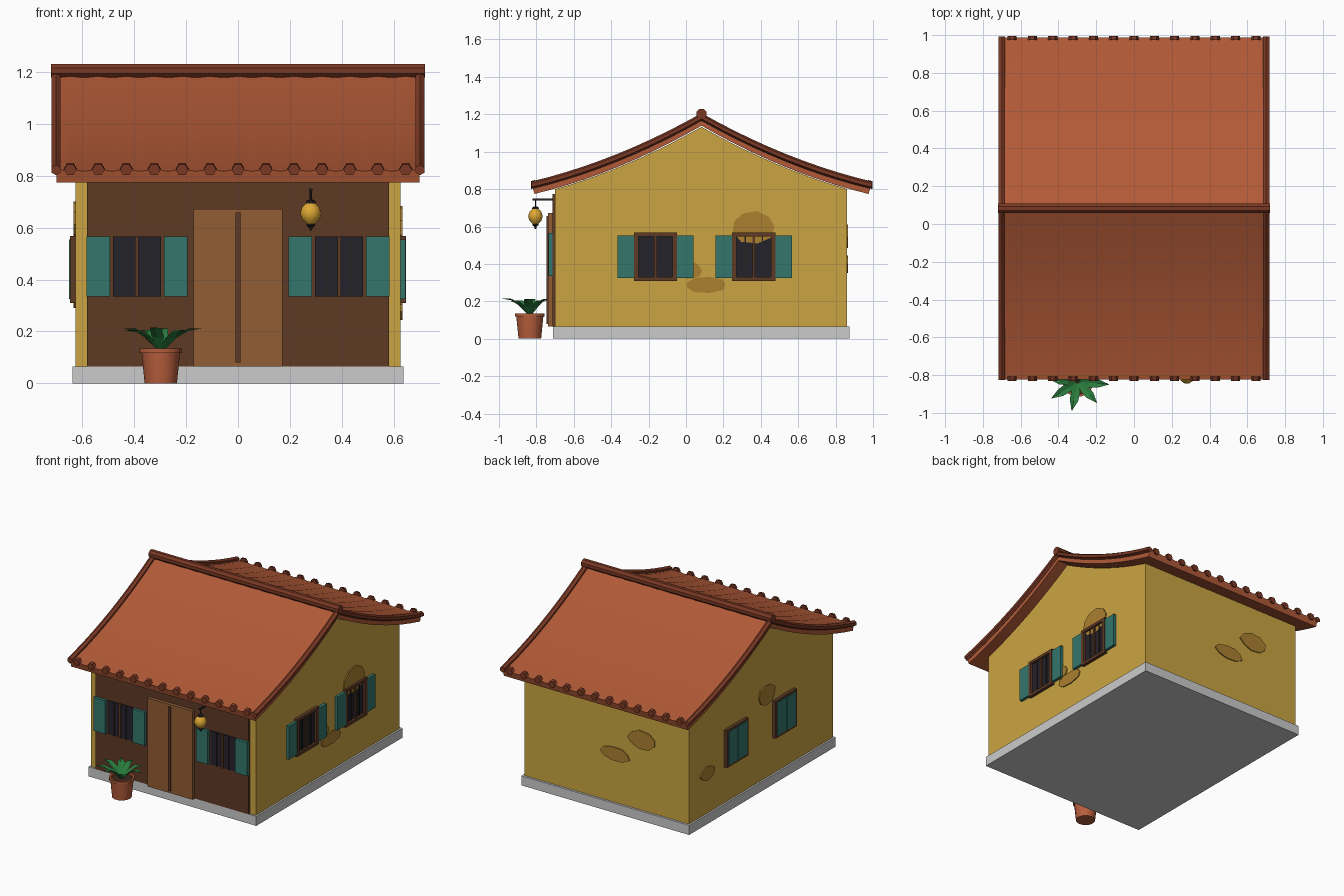
import bpy, bmesh, math, random
from mathutils import Vector

if "Cube" in bpy.data.objects:
    bpy.data.objects.remove(bpy.data.objects["Cube"])

random.seed(4)
mats = {}

def mat(name, r, g, b):
    m = bpy.data.materials.new(name)
    lin = [((c / 255 + 0.055) / 1.055) ** 2.4 for c in (r, g, b)]
    m.diffuse_color = (*lin, 1)
    m.use_nodes = True
    m.node_tree.nodes["Principled BSDF"].inputs["Base Color"].default_value = m.diffuse_color
    mats[name] = m

for spec in [("plaster", 203, 165, 66), ("worn", 172, 128, 48), ("dark_wood", 94, 58, 37),
             ("door_wood", 145, 93, 51), ("teal", 52, 118, 108), ("glass", 37, 34, 43),
             ("tile", 178, 90, 55), ("tile_dark", 122, 56, 36), ("clay", 182, 94, 60),
             ("soil", 60, 40, 28), ("leaf", 42, 125, 62), ("gold", 222, 168, 52), ("iron", 38, 34, 32)]:
    mat(*spec)

def finish(bm, name, material=None, smooth=False):
    bmesh.ops.recalc_face_normals(bm, faces=bm.faces)
    me = bpy.data.meshes.new(name)
    bm.to_mesh(me)
    bm.free()
    ob = bpy.data.objects.new(name, me)
    bpy.context.collection.objects.link(ob)
    if material:
        me.materials.append(mats[material])
    if smooth:
        bpy.ops.object.select_all(action='DESELECT')
        ob.select_set(True)
        bpy.context.view_layer.objects.active = ob
        bpy.ops.object.shade_smooth_by_angle(angle=math.radians(35))
    return ob

def loft(name, rings, material=None, smooth=False):
    """Skin closed rings of equal length and cap both ends."""
    bm = bmesh.new()
    vs = [[bm.verts.new(p) for p in r] for r in rings]
    n = len(vs[0])
    for a, b in zip(vs, vs[1:]):
        for i in range(n):
            bm.faces.new((a[i], a[(i + 1) % n], b[(i + 1) % n], b[i]))
    bm.faces.new(vs[0])
    bm.faces.new(vs[-1])
    return finish(bm, name, material, smooth)

def box(name, x0, x1, y0, y1, z0, z1, material=None):
    ring = lambda z: [(x0, y0, z), (x1, y0, z), (x1, y1, z), (x0, y1, z)]
    return loft(name, [ring(z0), ring(z1)], material)

def circle(r, n, off=0.0):
    return [(r * math.cos(2 * math.pi * (i + off) / n), r * math.sin(2 * math.pi * (i + off) / n)) for i in range(n)]

def lathe(name, profile, cx, cy, n, material, smooth=True):
    return loft(name, [[(cx + x, cy + y, z) for x, y in circle(r, n)] for r, z in profile], material, smooth)

# wall planes: u along the wall, d outwards
PLANES = {"front": lambda u, d, z: (u, -0.715 - d, z),
          "right": lambda u, d, z: (0.625 + d, u, z),
          "left": lambda u, d, z: (-0.625 - d, u, z),
          "back": lambda u, d, z: (u, 0.86 + d, z)}

def panel(name, side, u0, u1, z0, z1, d0, d1, material):
    P = PLANES[side]
    ring = lambda d: [P(u0, d, z0), P(u1, d, z0), P(u1, d, z1), P(u0, d, z1)]
    return loft(name, [ring(d0), ring(d1)], material)

# roof curve
YC, HALF = 0.083, 0.905
def roof_z(y):
    t = abs(y - YC) / HALF
    return 1.185 - 0.513 * t + 0.148 * t * t

# base and gabled house body
box("foundation", -0.637, 0.637, -0.712, 0.875, 0, 0.065)
ys = [0.86 - 1.56 * i / 20 for i in range(21)] + [YC]
prof = [(-0.70, 0.065), (0.86, 0.065)] + [(y, roof_z(y) - 0.052) for y in sorted(ys, reverse=True)]
loft("house_walls", [[(x, y, z) for y, z in prof] for x in (-0.625, 0.625)], "plaster")

# roof slopes, rake tiles and eave caps
STEP = 0.1075
for s, side in ((-1, "front"), (1, "back")):
    rings, ts = [], [i / 10 for i in range(11)]
    for t in ts:
        y = YC + s * HALF * t
        z = roof_z(y)
        top = [(k * STEP / 2, y, z + (0.005 if k % 2 == 0 else -0.004)) for k in range(-13, 14)]
        low = [(x, y - s * 0.012 * t, z - 0.046) for x, _, _ in reversed(top)]
        rings.append(top + low)
    loft(side + "_roof_slope", rings, "tile", True)
    for e in (-1, 1):
        rk = [[(e * 0.70 + a, YC + s * (HALF + 0.004) * t, roof_z(YC + s * HALF * t) + 0.001 + b)
               for a, b in circle(0.02, 6, 0.5)] for t in ts]
        loft(side + "_rake_tile", rk, "tile_dark", False)
    for k in range(-6, 7):
        ey = YC + s * HALF
        loft(side + "_eave_cap", [[(k * STEP + a, ey + s * d, 0.824 - d * 0.25 + b) for a, b in circle(0.024, 6)]
                                  for d in (-0.015, 0.008)], "tile_dark")
loft("ridge_tile", [[(x, YC + a, 1.203 + b) for a, b in circle(0.028, 8, 0.5)] for x in (-0.72, 0.72)],
     "tile_dark")

# front timber panel and door
box("front_panel", -0.58, 0.58, -0.715, -0.695, 0.065, 0.775, "dark_wood")
box("door", -0.172, 0.172, -0.738, -0.71, 0.065, 0.672, "door_wood")
box("door_strip", -0.01, 0.01, -0.745, -0.73, 0.08, 0.657, "dark_wood")

# windows with open or closed shutters
def window(side, c, closed=False):
    fr = 0.0 if side == "front" else 0.022
    z0, z1, w = 0.335, 0.565, 0.092
    if side != "front":
        z0, z1 = 0.33, 0.548
    n = side + "_window_"
    if fr:
        for nm, u0, u1, a, b in (("frame_left", -0.116, -w, 0.31, 0.567), ("frame_right", w, 0.116, 0.31, 0.567),
                                 ("sill", -w, w, 0.31, z0), ("lintel", -w, w, z1, 0.567)):
            panel(n + nm, side, c + u0, c + u1, a, b, -0.005, fr, "dark_wood")
    if closed:
        for u0, u1 in ((-0.1, -0.001), (0.001, 0.1)):
            panel(n + "shutter", side, c + u0, c + u1, 0.325, 0.553, 0, 0.026, "teal")
        return
    panel(n + "pane", side, c - w, c + w, z0, z1, -0.005, 0.006, "glass")
    panel(n + "mullion", side, c - 0.007, c + 0.007, z0, z1, 0, 0.015, "dark_wood")
    for u in (-0.046, 0.046):
        panel(n + "bar", side, c + u - 0.003, c + u + 0.003, z0, z1, 0, 0.011, "iron")
    g = 0.104 if side == "front" else 0.114
    for e in (-1, 1):
        u0, u1 = sorted((c + e * g, c + e * (g + 0.09)))
        panel(n + "shutter", side, u0, u1, z0 if fr == 0 else 0.325, z1 if fr == 0 else 0.553, 0, 0.02, "teal")

for c in (-0.389, 0.389):
    window("front", c)
for c in (-0.163, 0.363):
    window("right", c)
    window("left", c, True)

# worn plaster patches: side, centre u, z, half width, half height
for side, u, z, a, b in (("right", 0.36, 0.60, 0.125, 0.09), ("right", 0.105, 0.29, 0.118, 0.045),
                         ("right", 0.03, 0.365, 0.055, 0.05), ("back", -0.065, 0.40, 0.115, 0.05),
                         ("back", -0.27, 0.545, 0.108, 0.065), ("left", 0.02, 0.635, 0.095, 0.075),
                         ("left", 0.66, 0.34, 0.08, 0.05)):
    pts = [(p * k, q * k) for p, q in circle(1, 9) for k in [random.uniform(0.86, 1.06)]]
    loft(side + "_worn_patch", [[PLANES[side](u + a * p, d, z + b * q) for p, q in pts] for d in (-0.004, 0.007)],
         "worn")

# hanging lantern
LX, LY = 0.28, -0.805
box("lantern_arm", LX - 0.007, LX + 0.007, -0.82, -0.71, 0.74, 0.75, "iron")
lathe("lantern_rod", [(0.004, 0.69), (0.004, 0.745)], LX, LY, 6, "iron")
lathe("lantern_cap", [(0.02, 0.69), (0.017, 0.703), (0.005, 0.708)], LX, LY, 10, "iron")
lathe("lantern_body", [(0.016, 0.613), (0.034, 0.632), (0.041, 0.655), (0.034, 0.678), (0.018, 0.694)],
      LX, LY, 10, "gold")
lathe("lantern_base", [(0.004, 0.588), (0.007, 0.6), (0.017, 0.607), (0.017, 0.615)], LX, LY, 10, "iron")

# potted plant
PX, PY = -0.297, -0.835
lathe("plant_pot", [(0.062, 0), (0.074, 0.118), (0.081, 0.118), (0.081, 0.135), (0.068, 0.135), (0.066, 0.12)],
      PX, PY, 14, "clay")
lathe("pot_soil", [(0.066, 0.115), (0.066, 0.126)], PX, PY, 14, "soil")

def leaf(ang, reach, top):
    d = Vector((math.cos(ang), math.sin(ang), 0))
    side = Vector((-d.y, d.x, 0))
    bm = bmesh.new()
    rows = []
    for f, h, w in ((0.05, 0.0, 0.008), (0.35, 0.55, 0.024), (0.65, 0.9, 0.022), (1.0, 1.0, 0.001)):
        c = Vector((PX, PY, 0.125 + (top - 0.125) * h)) + d * reach * f
        up = Vector((0, 0, w * 0.35))
        rows.append([bm.verts.new(p) for p in (c - side * w + up, c, c + side * w + up)])
    for a, b in zip(rows, rows[1:]):
        for i in (0, 1):
            bm.faces.new((a[i], a[i + 1], b[i + 1], b[i]))
    finish(bm, "plant_leaf", "leaf")

for deg, reach, top in ((-5, 0.165, 0.212), (-48, 0.15, 0.2), (-102, 0.157, 0.215), (-148, 0.165, 0.205),
                        (175, 0.15, 0.212), (128, 0.125, 0.205), (85, 0.105, 0.212), (40, 0.13, 0.205)):
    leaf(math.radians(deg), reach, top)
